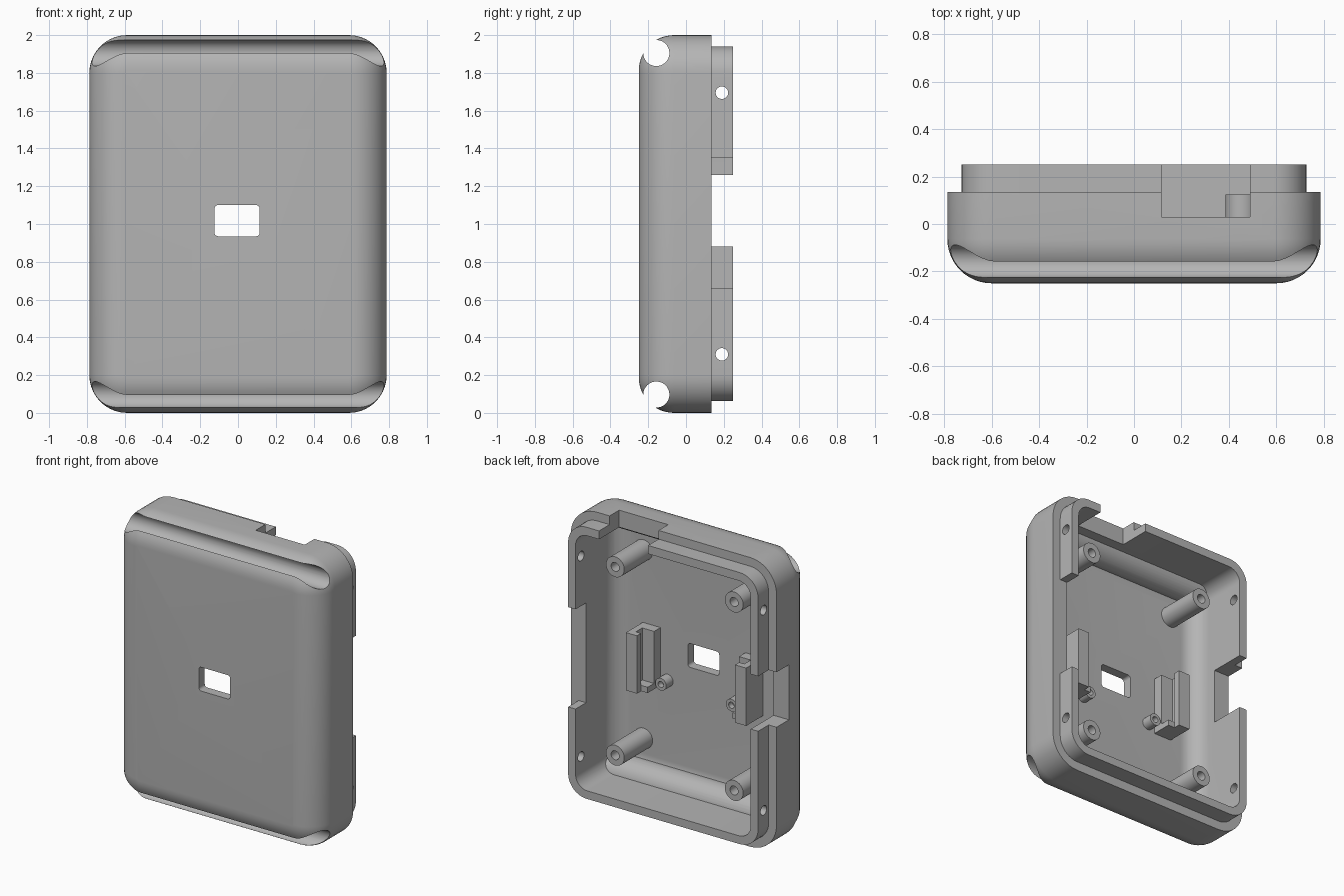
import bpy, bmesh, math
from mathutils import Matrix

if "Cube" in bpy.data.objects:
    bpy.data.objects.remove(bpy.data.objects["Cube"])

grey = bpy.data.materials.new("grey plastic")
grey.diffuse_color = (0.46, 0.46, 0.46, 1)
grey.use_nodes = True
grey.node_tree.nodes["Principled BSDF"].inputs["Base Color"].default_value = grey.diffuse_color


def make_object(name, bm):
    bmesh.ops.recalc_face_normals(bm, faces=bm.faces)
    me = bpy.data.meshes.new(name)
    bm.to_mesh(me)
    bm.free()
    me.materials.append(grey)
    ob = bpy.data.objects.new(name, me)
    bpy.context.collection.objects.link(ob)
    return ob


def ring(hx, z0, z1, r, y, n=10):
    """Rounded rectangle in the xz plane."""
    pts = []
    corners = ((hx - r, z1 - r), (-hx + r, z1 - r), (-hx + r, z0 + r), (hx - r, z0 + r))
    for k, (cx, cz) in enumerate(corners):
        for i in range(n + 1):
            a = math.pi / 2 * (k + i / n)
            pts.append((cx + r * math.cos(a), y, cz + r * math.sin(a)))
    return pts


def rounded_block(name, hx, z0, z1, r, y0, y1, fillet=0.0, x=0.0):
    """Block along y with rounded corners and an optional fillet on its front."""
    levels = [(0, y0)]
    if fillet:
        levels = []
        for i in range(13):
            a = math.pi / 2 * i / 12
            levels.append((fillet * (1 - math.sin(a)), y0 + fillet * (1 - math.cos(a))))
    levels.append((0, y1))
    bm = bmesh.new()
    rings = []
    for t, y in levels:
        pts = ring(hx - t, z0 + t, z1 - t, max(r - t, 0.012), y)
        rings.append([bm.verts.new((px + x, py, pz)) for px, py, pz in pts])
    for a, b in zip(rings, rings[1:]):
        for i in range(len(a)):
            j = (i + 1) % len(a)
            bm.faces.new((a[i], a[j], b[j], b[i]))
    bm.faces.new(rings[0])
    bm.faces.new(rings[-1])
    return make_object(name, bm)


def box(name, x0, x1, y0, y1, z0, z1):
    bm = bmesh.new()
    m = Matrix.Translation(((x0 + x1) / 2, (y0 + y1) / 2, (z0 + z1) / 2))
    bmesh.ops.create_cube(bm, size=1, matrix=m @ Matrix.Diagonal((x1 - x0, y1 - y0, z1 - z0, 1)))
    return make_object(name, bm)


def cylinder(name, centre, r, length, axis, n=40):
    rot = Matrix.Rotation(math.pi / 2, 4, 'Y' if axis == 'X' else 'X')
    bm = bmesh.new()
    bmesh.ops.create_cone(bm, cap_ends=True, segments=n, radius1=r, radius2=r,
                          depth=length, matrix=Matrix.Translation(centre) @ rot)
    return make_object(name, bm)


def combine(target, other, op='DIFFERENCE'):
    mod = target.modifiers.new("cut", 'BOOLEAN')
    mod.operation, mod.solver, mod.object = op, 'EXACT', other
    bpy.context.view_layer.objects.active = target
    bpy.ops.object.modifier_apply(modifier=mod.name)
    bpy.data.objects.remove(other)


# Outer case with the stepped lip on its back
case = rounded_block("case", 0.787, 0, 2, 0.2, -0.25, 0.135, fillet=0.187)
combine(case, rounded_block("lip", 0.727, 0.062, 1.94, 0.14, 0.0, 0.25), 'UNION')

# Hollow inside, leaving a rib of wall behind each groove
cavity = rounded_block("cavity", 0.67, 0.118, 1.882, 0.09, -0.185, 0.4, fillet=0.125)
for z in (0.097, 1.905):
    combine(cavity, cylinder("rib", (0, -0.155, z), 0.115, 1.8, 'X'))
combine(case, cavity)

# Grooves along the top and bottom front edges
for z in (0.097, 1.905):
    combine(case, cylinder("groove", (0, -0.157, z), 0.069, 2, 'X', 48))

# Window in the front
combine(case, rounded_block("window", 0.12, 0.935, 1.1, 0.02, -0.4, -0.1, x=-0.005))

# Side openings: wide gap in the right lip, deep port on the left
combine(case, box("right_gap", 0.6, 0.9, 0.135, 0.4, 0.66, 1.35))
combine(case, box("left_port", -0.9, -0.6, 0.0, 0.4, 0.88, 1.26))

# Opening in the top wall
combine(case, box("top_port", 0.115, 0.49, 0.03, 0.4, 1.8, 2.2))

# Screw holes through the lip
for z in (0.31, 1.695):
    combine(case, cylinder("lip_hole", (0, 0.19, z), 0.033, 2, 'X', 32))

# Four hollow screw posts
for sx in (-1, 1):
    for z in (0.35, 1.653):
        post = cylinder("screw_post", (sx * 0.455, -0.0425, z), 0.07, 0.335, 'Y')
        combine(post, cylinder("post_hole", (sx * 0.455, 0.08, z), 0.031, 0.3, 'Y', 24))

# Slotted guides with a small boss beside each
for sx in (-1, 1):
    def span(a, b):
        return sorted((sx * a, sx * b))
    guide = box("slotted_guide", *span(0.325, 0.46), -0.21, 0.0, 0.75, 1.15)
    combine(guide, box("slot", *span(0.3, 0.415), -0.115, -0.045, 0.79, 1.3))
    combine(guide, box("front_notch", *span(0.3, 0.375), -0.045, 0.1, 0.7, 1.3))
    boss = cylinder("guide_boss", (sx * 0.27, -0.155, 0.8), 0.042, 0.09, 'Y', 28)
    combine(boss, cylinder("boss_hole", (sx * 0.27, -0.11, 0.8), 0.021, 0.08, 'Y', 20))

# Smooth curved faces, keep edges sharp
for ob in bpy.context.scene.objects:
    bpy.ops.object.select_all(action='DESELECT')
    ob.select_set(True)
    bpy.context.view_layer.objects.active = ob
    bpy.ops.object.shade_smooth_by_angle(angle=math.radians(30))
